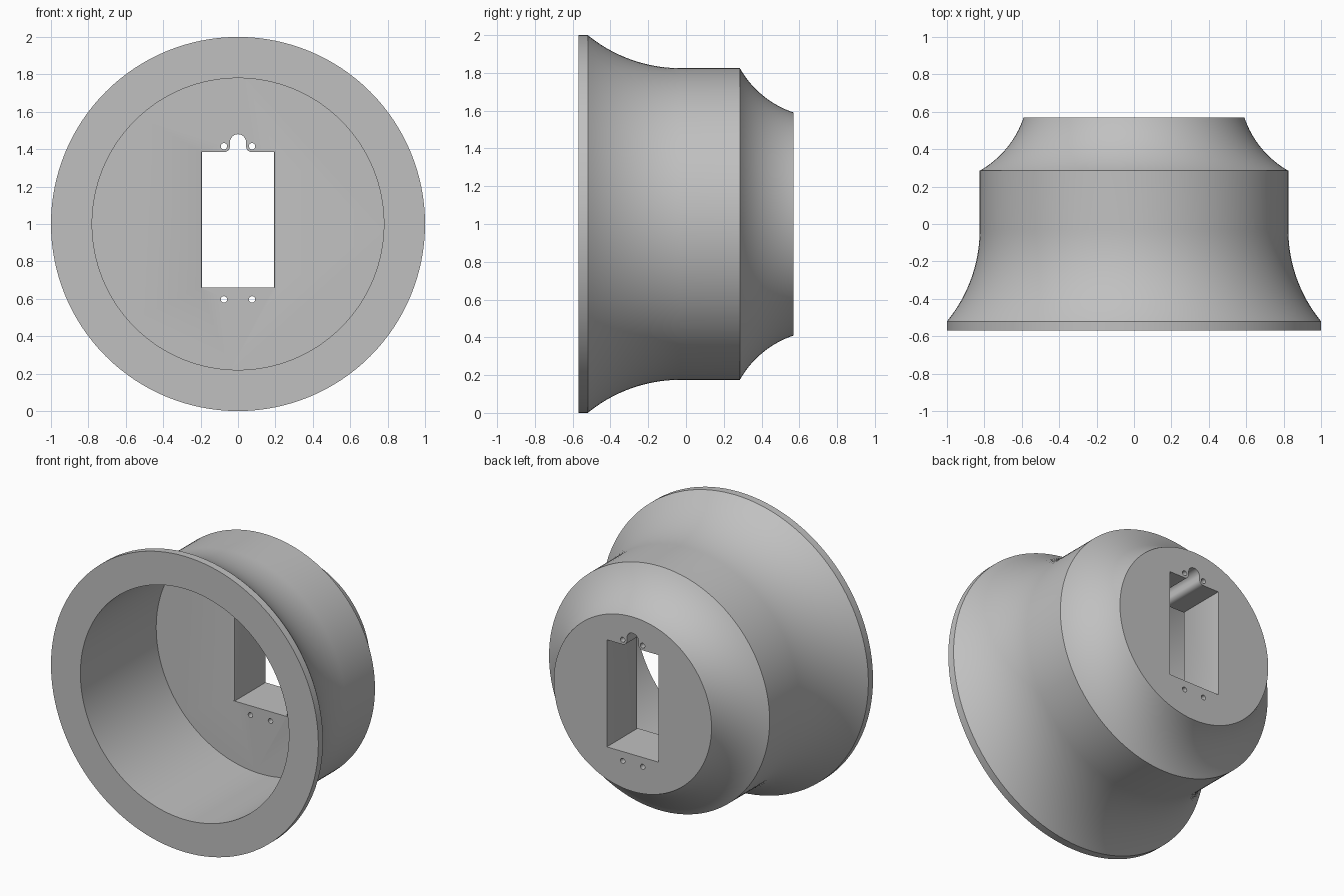
import bpy
import bmesh
from math import sin, cos, pi, radians
from mathutils import Vector

cube = bpy.data.objects.get("Cube")
if cube:
    bpy.data.objects.remove(cube, do_unlink=True)

CENTRE_Z = 1.0
FLOOR_Y = 0.24      # inner face of the thick back wall
SEGMENTS = 128

grey = bpy.data.materials.new("light grey")
grey.use_nodes = True
colour = (0.53, 0.53, 0.53, 1)
grey.diffuse_color = colour
grey.node_tree.nodes["Principled BSDF"].inputs["Base Color"].default_value = colour


def arc(cx, cy, r, start, end, n):
    """Points on an arc, angles in degrees."""
    steps = [radians(start + (end - start) * i / n) for i in range(n + 1)]
    return [(cx + r * cos(a), cy + r * sin(a)) for a in steps]


def concave(p, q, radius, n):
    """Arc from p to q that sags towards the axis (points are y, radius)."""
    p, q = Vector(p), Vector(q)
    d = q - p
    side = Vector((-d.y, d.x)).normalized()
    centre = (p + q) / 2 + side * (radius ** 2 - d.length_squared / 4) ** 0.5
    a, b = p - centre, q - centre
    full = a.angle(b)
    return [tuple(centre + (a * sin(full * (1 - i / n)) + b * sin(full * i / n)) / sin(full))
            for i in range(n + 1)]


def finish(name, bm):
    bmesh.ops.recalc_face_normals(bm, faces=bm.faces)
    mesh = bpy.data.meshes.new(name)
    bm.to_mesh(mesh)
    bm.free()
    mesh.materials.append(grey)
    obj = bpy.data.objects.new(name, mesh)
    bpy.context.collection.objects.link(obj)
    return obj


def add_prism(bm, points, shift):
    """Closed solid from a planar outline, extruded along shift."""
    face = bm.faces.new([bm.verts.new(p) for p in points])
    new = bmesh.ops.extrude_face_region(bm, geom=[face], use_keep_orig=True)["geom"]
    bmesh.ops.translate(bm, vec=shift, verts=[v for v in new if isinstance(v, bmesh.types.BMVert)])


def cut(target, cutter):
    cutter.hide_render = True
    mod = target.modifiers.new("cut", 'BOOLEAN')
    mod.operation = 'DIFFERENCE'
    mod.solver = 'EXACT'
    mod.object = cutter
    bpy.context.view_layer.objects.active = target
    bpy.ops.object.modifier_apply(modifier=mod.name)
    bpy.data.objects.remove(cutter, do_unlink=True)


# Turned body: bore, flange, flared neck, barrel and coved back (y, radius)
profile = [(FLOOR_Y, 0.78), (-0.57, 0.78), (-0.57, 1.0)]
profile += concave((-0.52, 1.0), (-0.03, 0.825), 0.774, 20)
profile += concave((0.285, 0.825), (0.57, 0.59), 0.515, 16)
bm = bmesh.new()
rings = []
for y, r in profile:
    angles = [2 * pi * i / SEGMENTS for i in range(SEGMENTS)]
    rings.append([bm.verts.new((r * cos(a), y, CENTRE_Z + r * sin(a))) for a in angles])
for a, b in zip(rings, rings[1:]):
    for i in range(SEGMENTS):
        j = (i + 1) % SEGMENTS
        bm.faces.new((a[i], a[j], b[j], b[i]))
bm.faces.new(rings[0])
bm.faces.new(rings[-1])
body = finish("mounting_housing", bm)

# Rectangular slot with a filleted cable notch, and four screw holes
right_half = [(0.193, 0.66), (0.193, 1.384)]
right_half += arc(0.075, 1.416, 0.032, 270, 180, 8)
right_half += arc(0, 1.437, 0.043, 0, 90, 8)
outline = right_half + [(-x, z) for x, z in reversed(right_half[:-1])]
through = (0, 0.6, 0)
bm = bmesh.new()
add_prism(bm, [(x, 0.1, z) for x, z in outline], through)
for x in (-0.075, 0.075):
    for z in (0.597, 1.416):
        circle = arc(x, z, 0.017, 0, 345, 23)
        add_prism(bm, [(px, 0.1, pz) for px, pz in circle], through)
cut(body, finish("slot_cutter", bm))

# Eased inner edges on the slot's two sides
half = [(0.203, 0.15), (0.203, FLOOR_Y), (0.196, FLOOR_Y + 0.003), (0.193, FLOOR_Y + 0.01)]
ease = half + [(-x, y) for x, y in reversed(half)]
bm = bmesh.new()
add_prism(bm, [(x, y, 0.66) for x, y in ease], (0, 0, 0.724))
cut(body, finish("edge_cutter", bm))

# Smooth curved surfaces, crisp edges
bpy.ops.object.select_all(action='DESELECT')
body.select_set(True)
bpy.context.view_layer.objects.active = body
bpy.ops.object.shade_smooth_by_angle(angle=radians(28))
